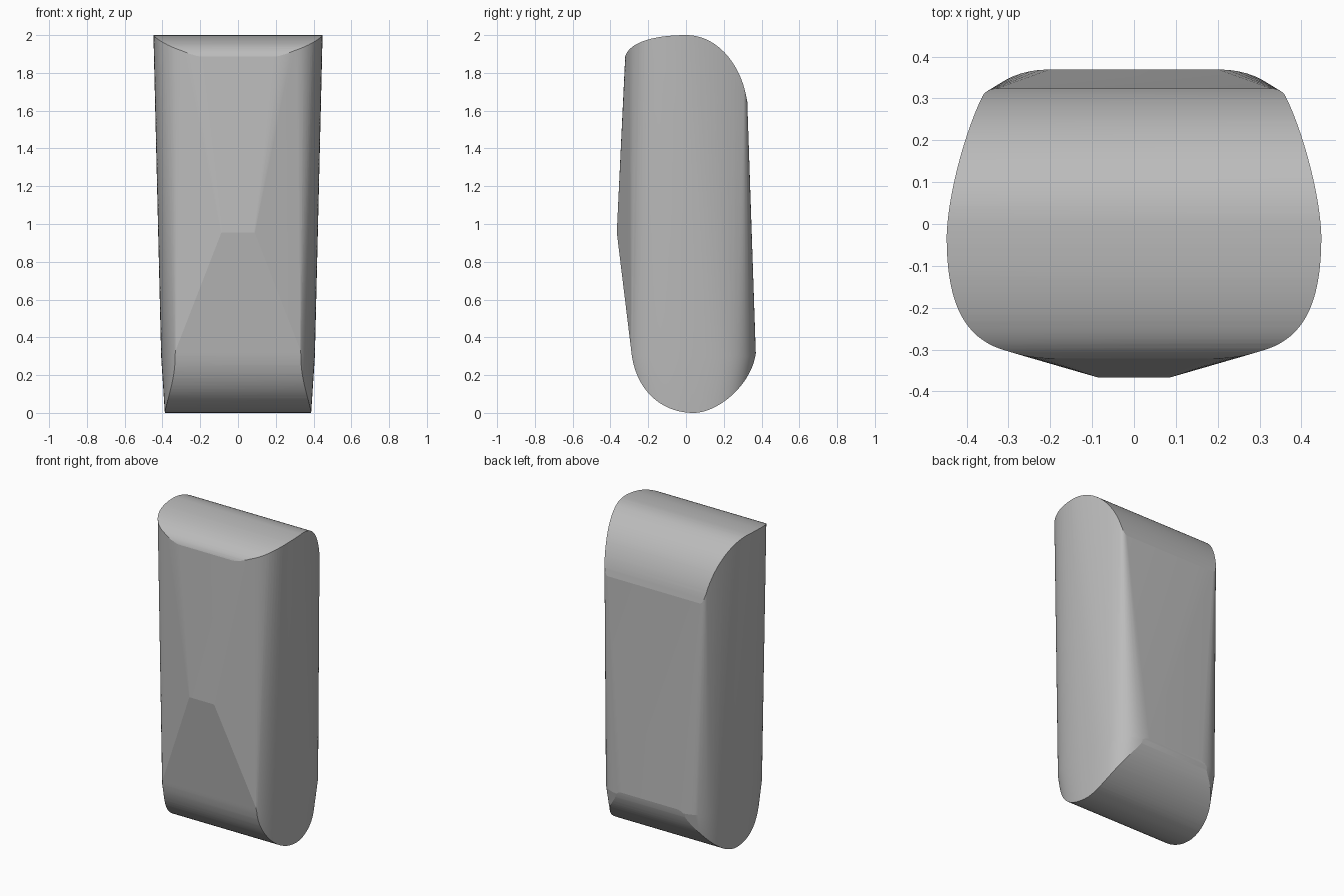
import bpy, bmesh, math
from mathutils import Vector
from mathutils.geometry import interpolate_bezier

cube = bpy.data.objects.get("Cube")
if cube:
    bpy.data.objects.remove(cube, do_unlink=True)


def curve(points, steps=24):
    """Sample one cubic curve given as start, two handles, end."""
    return [Vector(p[:2]) for p in interpolate_bezier(*[Vector((a, b, 0)) for a, b in points], steps)]


def add_section(bm, half, z, sx=1, sy=1):
    """Add a mirrored plan outline at one height."""
    for x, y in half:
        for side in (-1, 1):
            bm.verts.new((side * x * sx, y * sy, z))


# Plan outlines: square back corners at the top, rounded ones near the foot
top_plan = (curve([(.2, -.316), (.38, -.315), (.448, -.24), (.448, -.03)])
            + curve([(.448, -.03), (.445, .07), (.405, .22), (.36, .312)])[1:])
foot_plan = (curve([(.33, -.29), (.385, -.24), (.405, -.12), (.407, 0)])
             + curve([(.407, 0), (.407, .2), (.4, .365), (.2, .37)])[1:])

bm = bmesh.new()
add_section(bm, top_plan, 2.01)
add_section(bm, foot_plan, .3)
add_section(bm, foot_plan, -.01, .95, .85)

# Short ridge on the front panel
add_section(bm, [(.075, -.37)], .88)
hull = bmesh.ops.convex_hull(bm, input=bm.verts[:])
loose = {g for g in hull["geom_interior"] + hull["geom_unused"] if isinstance(g, bmesh.types.BMVert)}
bmesh.ops.delete(bm, geom=list(loose), context='VERTS')

# Side profile of the rounded ends, each trimmed chord by chord
crown = (curve([(-.325, 1.87), (-.315, 1.975), (-.13, 2), (0, 2)])
         + curve([(0, 2), (.17, 2), (.29, 1.84), (.32, 1.67)])[1:])
base = (curve([(.37, .32), (.35, .15), (.17, 0), (.04, 0)])
        + curve([(.04, 0), (-.13, 0), (-.27, .12), (-.29, .33)])[1:])
for profile in (crown, base):
    for a, b in zip(profile, profile[1:]):
        d = (b - a).normalized()
        cut = bmesh.ops.bisect_plane(bm, geom=bm.verts[:] + bm.edges[:] + bm.faces[:], dist=1e-6,
                                     plane_co=(0, a.x, a.y), plane_no=(0, -d.y, d.x), clear_outer=True)
        rim = [e for e in bm.edges if e.is_boundary]
        if rim:
            bmesh.ops.holes_fill(bm, edges=rim, sides=0)

bmesh.ops.remove_doubles(bm, verts=bm.verts[:], dist=1e-5)
bmesh.ops.recalc_face_normals(bm, faces=bm.faces[:])

mesh = bpy.data.meshes.new("tapered_body")
bm.to_mesh(mesh)
bm.free()
body = bpy.data.objects.new("tapered_body", mesh)
bpy.context.collection.objects.link(body)

# Plain grey finish
grey = bpy.data.materials.new("light_grey")
grey.use_nodes = True
grey.diffuse_color = (.5, .5, .5, 1)
grey.node_tree.nodes["Principled BSDF"].inputs["Base Color"].default_value = (.5, .5, .5, 1)
mesh.materials.append(grey)

# Soft curves with crisp panel edges
bpy.ops.object.select_all(action='DESELECT')
body.select_set(True)
bpy.context.view_layer.objects.active = body
bpy.ops.object.shade_smooth_by_angle(angle=math.radians(9))
